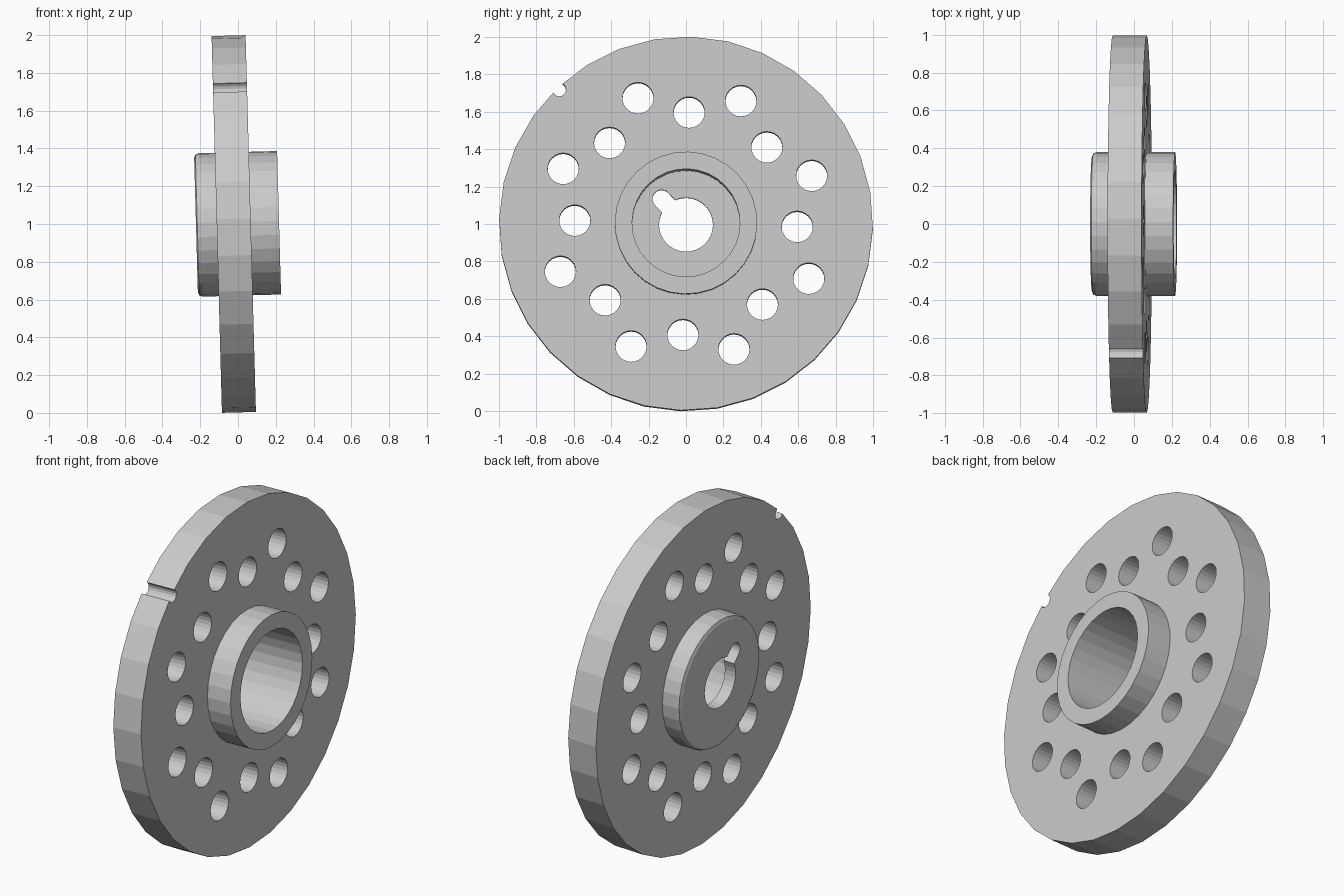
import bpy, bmesh
from math import sin, cos, pi, radians

if "Cube" in bpy.data.objects:
    bpy.data.objects.remove(bpy.data.objects["Cube"])

SEG = 32
SPIN = radians(1.6)      # roll of the wheel about its own axis
TILT = -0.0275           # slight lean about y


def make_object(name, bm):
    bmesh.ops.recalc_face_normals(bm, faces=bm.faces)
    mesh = bpy.data.meshes.new(name)
    bm.to_mesh(mesh)
    bm.free()
    ob = bpy.data.objects.new(name, mesh)
    bpy.context.collection.objects.link(ob)
    ob.location = (-0.0225, 0, 1)
    ob.rotation_euler = (0, TILT, 0)
    return ob


def polar(r, a):
    """y, z at angle a measured clockwise from up."""
    return r * sin(a + SPIN), r * cos(a + SPIN)


def prism(bm, outline, x0, x1):
    ends = [[bm.verts.new((x, y, z)) for y, z in outline] for x in (x0, x1)]
    n = len(outline)
    for i in range(n):
        j = (i + 1) % n
        bm.faces.new((ends[0][i], ends[0][j], ends[1][j], ends[1][i]))
    bm.faces.new(ends[0])
    bm.faces.new(ends[1][::-1])


def circle(r_pos, a_pos, r, n=24):
    cy, cz = polar(r_pos, a_pos)
    return [(cy + r * sin(2 * pi * i / n), cz + r * cos(2 * pi * i / n)) for i in range(n)]


# Flange with hubs: closed profile (axial x, radius) turned about x
profile = [(-0.20, 0.144), (-0.20, 0.355), (-0.193, 0.373), (-0.175, 0.38),
           (-0.09, 0.38), (-0.09, 0.998), (0.09, 0.998), (0.09, 0.38),
           (0.24, 0.38), (0.24, 0.288), (-0.13, 0.288), (-0.13, 0.144)]
bm = bmesh.new()
rings = []
for s in range(SEG):
    a = 2 * pi * s / SEG
    rings.append([bm.verts.new((x, *polar(r, a))) for x, r in profile])
for s in range(SEG):
    A, B = rings[s], rings[(s + 1) % SEG]
    for i in range(len(profile)):
        j = (i + 1) % len(profile)
        bm.faces.new((A[i], A[j], B[j], B[i]))
flange = make_object("hub_flange", bm)

# Cutters: two rings of bolt holes and the rim notch
bm = bmesh.new()
for k in range(8):
    prism(bm, circle(0.594, k * pi / 4, 0.083), -0.3, 0.3)
    prism(bm, circle(0.718, (k + 0.5) * pi / 4, 0.083), -0.3, 0.3)
prism(bm, circle(0.985, -pi / 4, 0.036, 16), -0.3, 0.3)

# Cutter: round-ended keyway in the hub floor
KEY_R, KEY_W, KEY_A = 0.19, 0.048, -pi / 4
uy, uz = polar(1, KEY_A)
local = [(0.10, -KEY_W)]
local += [(KEY_R + KEY_W * sin(pi * i / 12), -KEY_W * cos(pi * i / 12)) for i in range(13)]
local += [(0.10, KEY_W)]
prism(bm, [(u * uy - v * uz, u * uz + v * uy) for u, v in local], -0.3, 0.0)
cutter = make_object("hole_cutters", bm)
cutter.hide_render = True

# Cut, apply and remove the helper
mod = flange.modifiers.new("holes", 'BOOLEAN')
mod.operation = 'DIFFERENCE'
mod.solver = 'EXACT'
mod.object = cutter
bpy.context.view_layer.objects.active = flange
bpy.ops.object.modifier_apply(modifier=mod.name)
bpy.data.objects.remove(cutter, do_unlink=True)
